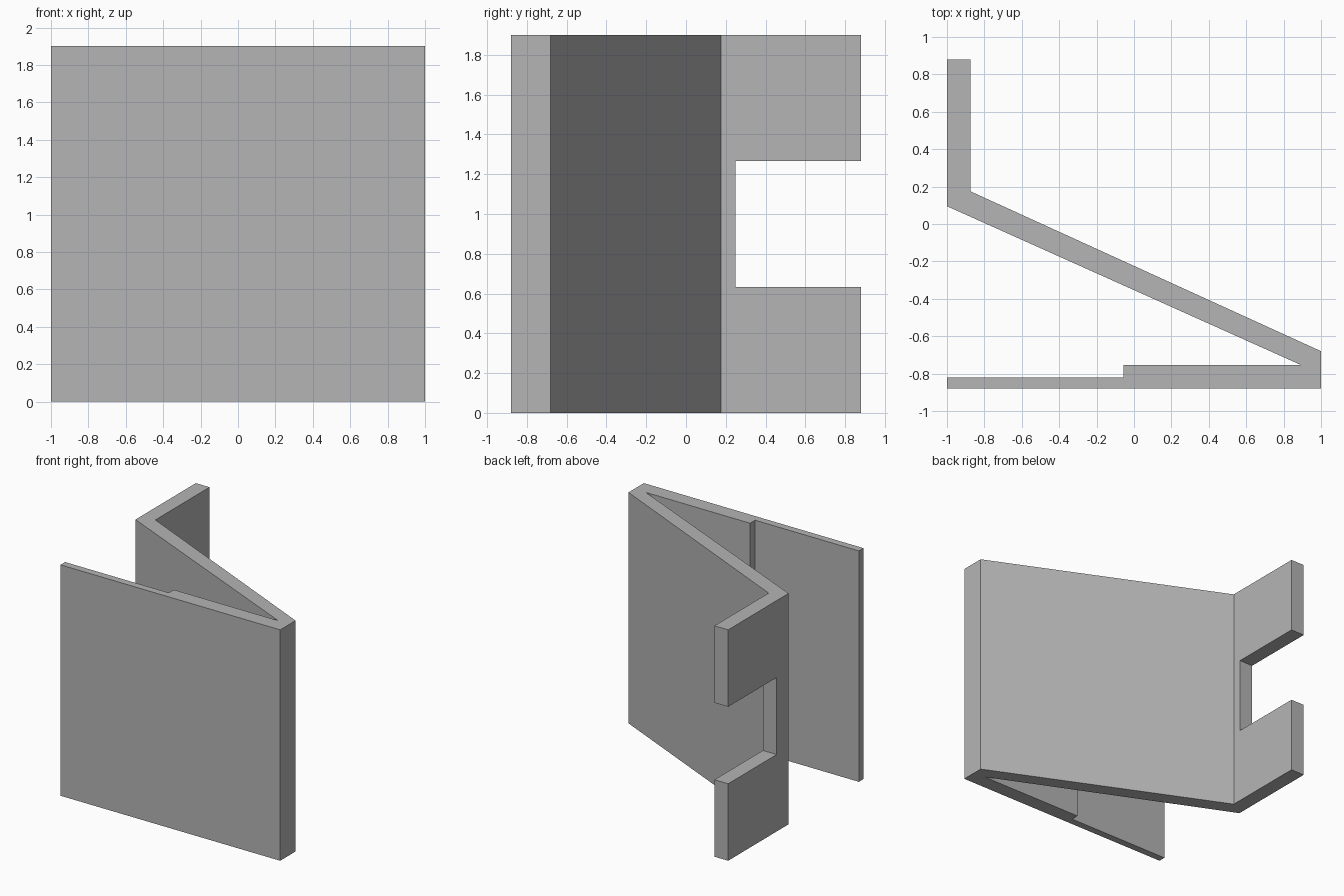
import bpy
import bmesh

cube = bpy.data.objects.get("Cube")
if cube:
    bpy.data.objects.remove(cube, do_unlink=True)

HEIGHT = 1.9

# Single grey material
grey = bpy.data.materials.new("plain_grey")
grey.use_nodes = True
colour = (0.46, 0.46, 0.46, 1)
grey.diffuse_color = colour
grey.node_tree.nodes["Principled BSDF"].inputs["Base Color"].default_value = colour


def extrude_profile(name, points, z_low, z_high):
    """Extrude a plan outline upwards into a solid."""
    bm = bmesh.new()
    base = bm.faces.new([bm.verts.new((x, y, z_low)) for x, y in points])
    result = bmesh.ops.extrude_face_region(bm, geom=[base], use_keep_orig=True)
    top = [v for v in result["geom"] if isinstance(v, bmesh.types.BMVert)]
    bmesh.ops.translate(bm, verts=top, vec=(0, 0, z_high - z_low))
    bmesh.ops.recalc_face_normals(bm, faces=bm.faces)
    mesh = bpy.data.meshes.new(name)
    bm.to_mesh(mesh)
    bm.free()
    mesh.materials.append(grey)
    obj = bpy.data.objects.new(name, mesh)
    bpy.context.collection.objects.link(obj)
    return obj


# Folded strip: stepped front plate, sloping web and rear flange
outline = [
    (-1, -0.88), (1, -0.88), (1, -0.68),
    (-0.875, 0.175), (-0.875, 0.88), (-1, 0.88), (-1, 0.095),
    (0.895, -0.755), (-0.055, -0.755), (-0.055, -0.82), (-1, -0.82),
]
bracket = extrude_profile("folded_bracket", outline, 0, HEIGHT)

# Open notch in the middle third of the rear flange
notch = [(-1.1, 0.25), (-0.8, 0.25), (-0.8, 1), (-1.1, 1)]
cutter = extrude_profile("notch_cutter", notch, HEIGHT / 3, HEIGHT * 2 / 3)
cutter.hide_render = True

cut = bracket.modifiers.new("flange_notch", 'BOOLEAN')
cut.operation = 'DIFFERENCE'
cut.solver = 'EXACT'
cut.object = cutter

# Apply the cut and discard the cutter
bpy.context.view_layer.objects.active = bracket
bracket.select_set(True)
bpy.ops.object.modifier_apply(modifier=cut.name)
bpy.data.objects.remove(cutter, do_unlink=True)
